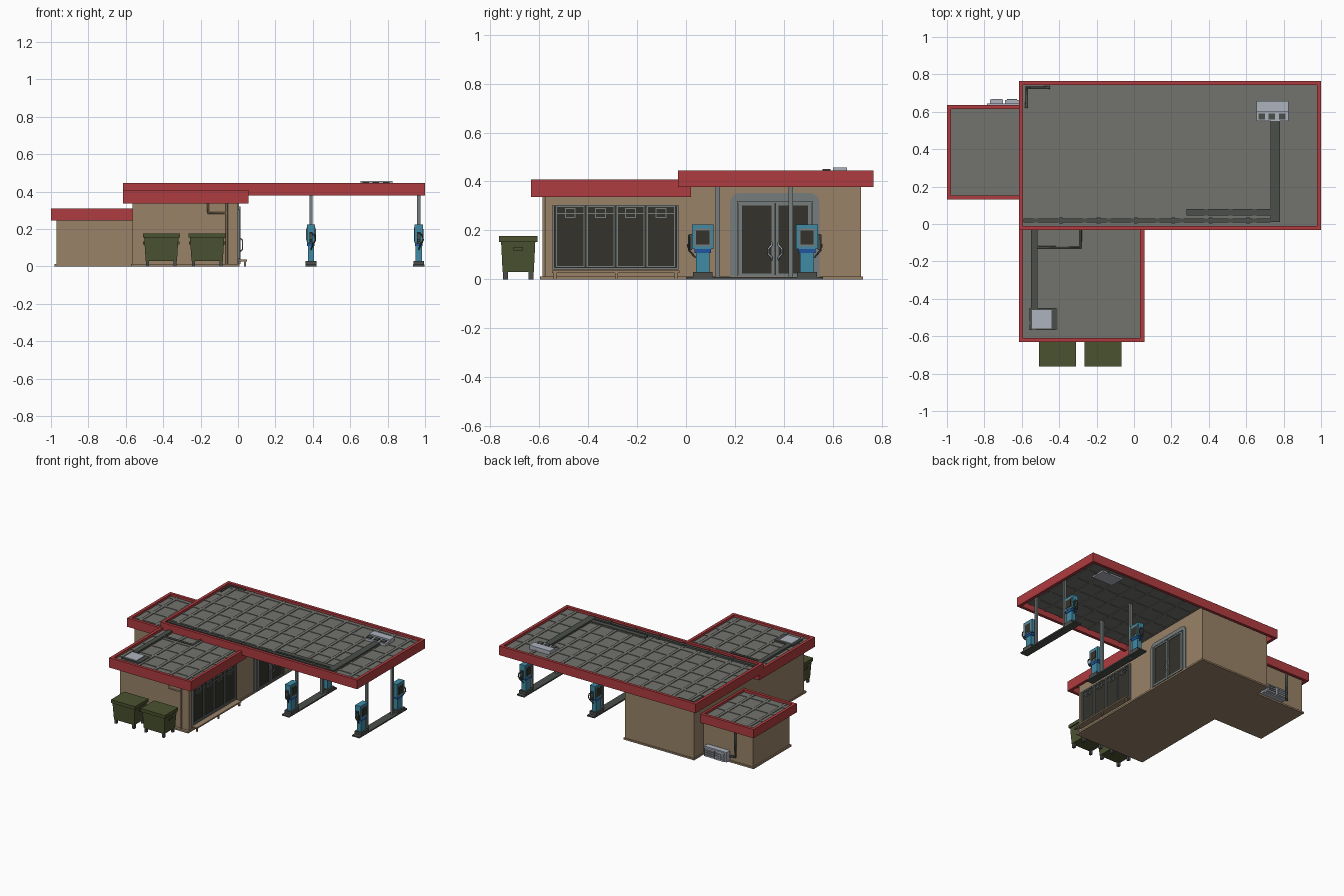
import bpy, bmesh, math
from mathutils import Vector, Matrix

if "Cube" in bpy.data.objects:
    bpy.data.objects.remove(bpy.data.objects["Cube"], do_unlink=True)


def material(name, rgb):
    m = bpy.data.materials.new(name)
    m.use_nodes = True
    m.diffuse_color = (*rgb, 1)
    node = next(n for n in m.node_tree.nodes if n.type == 'BSDF_PRINCIPLED')
    node.inputs["Base Color"].default_value = (*rgb, 1)
    return m


RED = material("red_fascia", (0.43, 0.045, 0.05))
TAN = material("tan_wall", (0.32, 0.225, 0.14))
TILE = material("roof_grey", (0.17, 0.175, 0.155))
DARK = material("dark_grey", (0.07, 0.078, 0.07))
GLASS = material("dark_glass", (0.033, 0.032, 0.024))
GREEN = material("olive_green", (0.07, 0.085, 0.03))
BLUE = material("pump_blue", (0.05, 0.26, 0.38))
METAL = material("light_metal", (0.42, 0.45, 0.51))
STEEL = material("steel_grey", (0.18, 0.2, 0.2))
ACCENT = material("deep_blue", (0.014, 0.09, 0.35))


def finish(name, bm, mat):
    bmesh.ops.recalc_face_normals(bm, faces=bm.faces)
    me = bpy.data.meshes.new(name)
    bm.to_mesh(me)
    bm.free()
    me.materials.append(mat)
    ob = bpy.data.objects.new(name, me)
    bpy.context.collection.objects.link(ob)
    return ob


def boxes(name, mat, items):
    """One object from boxes given as (x0, x1, y0, y1, z0, z1)."""
    bm = bmesh.new()
    for x0, x1, y0, y1, z0, z1 in items:
        mid = Vector((x0 + x1, y0 + y1, z0 + z1)) / 2
        mat4 = Matrix.Translation(mid) @ Matrix.Diagonal((x1 - x0, y1 - y0, z1 - z0, 1))
        bmesh.ops.create_cube(bm, size=1, matrix=mat4)
    return finish(name, bm, mat)


def ring(y0, y1, z0, z1, w, x0, x1):
    """Four bars of a rectangular frame on an x-facing wall."""
    return [(x0, x1, y0, y0 + w, z0, z1), (x0, x1, y1 - w, y1, z0, z1),
            (x0, x1, y0 + w, y1 - w, z0, z0 + w), (x0, x1, y0 + w, y1 - w, z1 - w, z1)]


def tube(name, mat, points, r):
    cu = bpy.data.curves.new(name, 'CURVE')
    cu.dimensions = '3D'
    cu.bevel_depth = r
    cu.bevel_resolution = 1
    cu.use_fill_caps = True
    sp = cu.splines.new('POLY')
    sp.points.add(len(points) - 1)
    for p, co in zip(sp.points, points):
        p.co = (*co, 1)
    cu.materials.append(mat)
    ob = bpy.data.objects.new(name, cu)
    bpy.context.collection.objects.link(ob)


def roof(name, x0, x1, y0, y1, z0, z1, gx, gy):
    """Red fascia frame around a recessed slab with a grid of raised strips."""
    t, zs, w = 0.022, z1 - 0.018, 0.011
    boxes(name + "_fascia", RED, [
        (x0, x1, y0, y0 + t, z0, z1), (x0, x1, y1 - t, y1, z0, z1),
        (x0, x0 + t, y0 + t, y1 - t, z0, z1), (x1 - t, x1, y0 + t, y1 - t, z0, z1)])
    boxes(name + "_slab", TILE, [(x0 + t, x1 - t, y0 + t, y1 - t, zs - 0.006, zs)])
    strips = []
    while gx < x1 - 0.03:
        strips.append((gx - w, gx + w, y0 + t, y1 - t, zs - 0.011, zs + 0.005))
        gx += 0.13
    while gy < y1 - 0.03:
        strips.append((x0 + t, x1 - t, gy - w, gy + w, zs - 0.010, zs + 0.004))
        gy += 0.13
    boxes(name + "_strips", TILE, strips)


# Building shell
boxes("walls", TAN, [(-0.565, 0, -0.575, 0.0, 0, 0.385), (-0.565, 0, 0.0, 0.715, 0, 0.42),
                     (-0.97, -0.565, 0.17, 0.6, 0, 0.285)])
boxes("plinth", TAN, [(-0.572, 0.008, -0.595, 0.722, 0, 0.012),
                      (-0.98, -0.572, 0.162, 0.608, 0, 0.012)])

# Roofs
roof("canopy_roof", -0.615, 1.0, -0.032, 0.765, 0.378, 0.445, -0.525, 0.07)
roof("front_roof", -0.615, 0.055, -0.632, 0.02, 0.337, 0.409, -0.535, -0.53)
roof("side_roof", -1.0, -0.56, 0.13, 0.636, 0.245, 0.31, -0.925, 0.2)

# Rooftop units, ducts and pipes
boxes("canopy_roof_unit", METAL, [(0.655, 0.825, 0.6, 0.658, 0.41, 0.457),
                                  (0.655, 0.825, 0.55, 0.6, 0.41, 0.445)])
boxes("canopy_unit_vents", DARK, [(x, x + 0.035, 0.558, 0.59, 0.444, 0.452)
                                  for x in (0.665, 0.72, 0.775)])
boxes("canopy_duct", DARK, [(0.73, 0.78, 0.01, 0.55, 0.426, 0.442),
                            (0.28, 0.73, 0.045, 0.08, 0.426, 0.440),
                            (-0.59, 0.73, 0.008, 0.03, 0.426, 0.440)])
boxes("canopy_duct_collars", DARK, [(x, x + 0.02, 0.003, 0.035, 0.426, 0.443)
                                    for x in (-0.4, -0.2, 0.0, 0.2, 0.4, 0.6)])
tube("canopy_pipe", DARK, [(-0.45, 0.73, 0.434), (-0.575, 0.73, 0.434), (-0.575, 0.62, 0.434)], 0.007)
boxes("front_roof_unit_base", DARK, [(-0.56, -0.41, -0.568, -0.45, 0.37, 0.402)])
boxes("front_roof_unit", METAL, [(-0.545, -0.44, -0.56, -0.46, 0.38, 0.408)])
boxes("front_duct", DARK, [(-0.55, -0.515, -0.45, 0.0, 0.39, 0.406)])
tube("front_roof_pipe", DARK, [(-0.53, -0.125, 0.4), (-0.285, -0.125, 0.4), (-0.285, -0.02, 0.4)], 0.007)

# Wall conduits
tube("front_conduit", TAN, [(-0.16, -0.58, 0.35), (-0.16, -0.58, 0.285), (-0.06, -0.58, 0.285)], 0.006)
tube("front_downpipe", TAN, [(-0.06, -0.58, 0.35), (-0.06, -0.58, 0.01)], 0.006)
tube("rear_downpipe", DARK, [(-0.83, 0.608, 0.26), (-0.83, 0.608, 0.05), (-0.79, 0.615, 0.05)], 0.009)

# Ground unit at the back
boxes("ground_unit", METAL, [(-0.785, -0.6, 0.605, 0.645, 0.012, 0.085),
                             (-0.77, -0.7, 0.645, 0.665, 0.02, 0.075),
                             (-0.69, -0.615, 0.645, 0.662, 0.02, 0.075)])
boxes("ground_unit_grille", STEEL, [(x, x + 0.055, 0.66, 0.668, z, z + 0.008)
                                    for x in (-0.762, -0.68) for z in (0.03, 0.045, 0.06)])

# Shop window
boxes("window_glass", GLASS, [(0, 0.005, -0.545, -0.03, 0.04, 0.305)])
bars = ring(-0.545, -0.03, 0.04, 0.305, 0.008, 0, 0.012)
panes = [-0.535, -0.41, -0.2875, -0.165, -0.04]
for a, b in zip(panes, panes[1:]):
    bars += ring(a + 0.004, b - 0.004, 0.05, 0.3, 0.005, 0.004, 0.011)
    bars += ring((a + b) / 2 - 0.022, (a + b) / 2 + 0.022, 0.252, 0.292, 0.004, 0.004, 0.010)
    bars.append((0.004, 0.009, a + 0.008, b - 0.008, 0.268, 0.272))
boxes("window_frame", STEEL, bars)
boxes("window_bench", TAN, [(0.004, 0.048, -0.548, -0.027, 0.026, 0.036)] +
      [(0.033, 0.043, y, y + 0.012, 0, 0.026) for y in (-0.54, -0.29, -0.047)])

# Entrance with rounded surround
bm = bmesh.new()
pts = [(0.18, 0.012), (0.545, 0.012)]
for cy, start in ((0.505, 0), (0.22, 90)):
    for k in range(5):
        a = math.radians(start + k * 22.5)
        pts.append((cy + 0.04 * math.cos(a), 0.313 + 0.04 * math.sin(a)))
face = bm.faces.new([bm.verts.new((0, y, z)) for y, z in pts])
ext = bmesh.ops.extrude_face_region(bm, geom=[face])
bmesh.ops.translate(bm, vec=(0.006, 0, 0), verts=[v for v in ext["geom"] if isinstance(v, bmesh.types.BMVert)])
finish("door_surround", bm, STEEL)
boxes("door_panel", GLASS, [(0, 0.009, 0.212, 0.515, 0.012, 0.315)])
boxes("door_frames", STEEL, ring(0.208, 0.519, 0.012, 0.32, 0.007, 0, 0.014) +
      ring(0.217, 0.361, 0.014, 0.312, 0.011, 0, 0.013) + ring(0.367, 0.51, 0.014, 0.312, 0.011, 0, 0.013))
for side, y, s in (("right", 0.35, -1), ("left", 0.378, 1)):
    tube(side + "_door_handle", METAL, [(0.012, y, 0.08), (0.024, y, 0.09), (0.024, y + s * 0.014, 0.105),
         (0.024, y + s * 0.014, 0.125), (0.024, y, 0.14), (0.012, y, 0.15)], 0.004)


# Pump islands
def pump(name, cx, cy, s):
    def span(hx, y0, y1, z0, z1):
        a, b = sorted((cy + s * y0, cy + s * y1))
        return (cx - hx, cx + hx, a, b, z0, z1)

    boxes(name + "_base", DARK, [span(0.029, -0.04, 0.04, 0, 0.03)])
    boxes(name + "_body", BLUE, [span(0.017, -0.028, 0.028, 0.03, 0.125),
                                 span(0.022, -0.044, 0.044, 0.125, 0.225)])
    boxes(name + "_band", ACCENT, [span(0.02, -0.034, 0.034, 0.108, 0.127)])
    boxes(name + "_screen_frame", STEEL, [span(0.024, -0.033, 0.033, 0.134, 0.208)])
    boxes(name + "_screen", GLASS, [span(0.026, -0.027, 0.027, 0.142, 0.2)])
    boxes(name + "_holster", DARK, [span(0.009, 0.044, 0.054, 0.12, 0.185),
                                    span(0.006, 0.054, 0.064, 0.13, 0.145)])
    hy = cy + s * 0.056
    tube(name + "_hose", DARK, [(cx, hy, 0.18), (cx + 0.02, hy, 0.165), (cx + 0.025, hy, 0.14),
                                (cx + 0.012, hy, 0.12), (cx, cy + s * 0.03, 0.09)], 0.004)


for label, cx in (("inner", 0.39), ("outer", 0.966)):
    boxes(label + "_island", DARK, [(cx - 0.03, cx + 0.03, 0, 0.56, 0, 0.01)])
    boxes(label + "_posts", STEEL, [(cx - 0.009, cx + 0.009, y - 0.009, y + 0.009, 0, 0.425)
                                    for y in (0.13, 0.427)])
    pump(label + "_front_pump", cx, 0.068, -1)
    pump(label + "_rear_pump", cx, 0.494, 1)

# Waste containers
for label, cx in (("right", -0.41), ("left", -0.165)):
    cy = -0.685
    body = boxes(label + "_bin_body", GREEN, [(cx - 0.092, cx + 0.092, cy - 0.07, cy + 0.07, 0.03, 0.158)])
    for v in body.data.vertices:
        if v.co.z < 0.1:
            v.co.x = cx + (v.co.x - cx) * 0.91
            v.co.y = cy + (v.co.y - cy) * 0.91
    boxes(label + "_bin_lid", GREEN, [(cx - 0.099, cx + 0.099, cy - 0.078, cy + 0.078, 0.153, 0.177)])
    boxes(label + "_bin_handles", GREEN, [(cx + sx * 0.091 - 0.006, cx + sx * 0.091 + 0.006,
                                           cy - 0.02, cy + 0.02, 0.118, 0.132) for sx in (-1, 1)])
    boxes(label + "_bin_wheels", DARK, [(cx + sx * 0.073 - 0.008, cx + sx * 0.073 + 0.008,
                                         cy + sy * 0.052 - 0.01, cy + sy * 0.052 + 0.01, 0, 0.032)
                                        for sx in (-1, 1) for sy in (-1, 1)])
